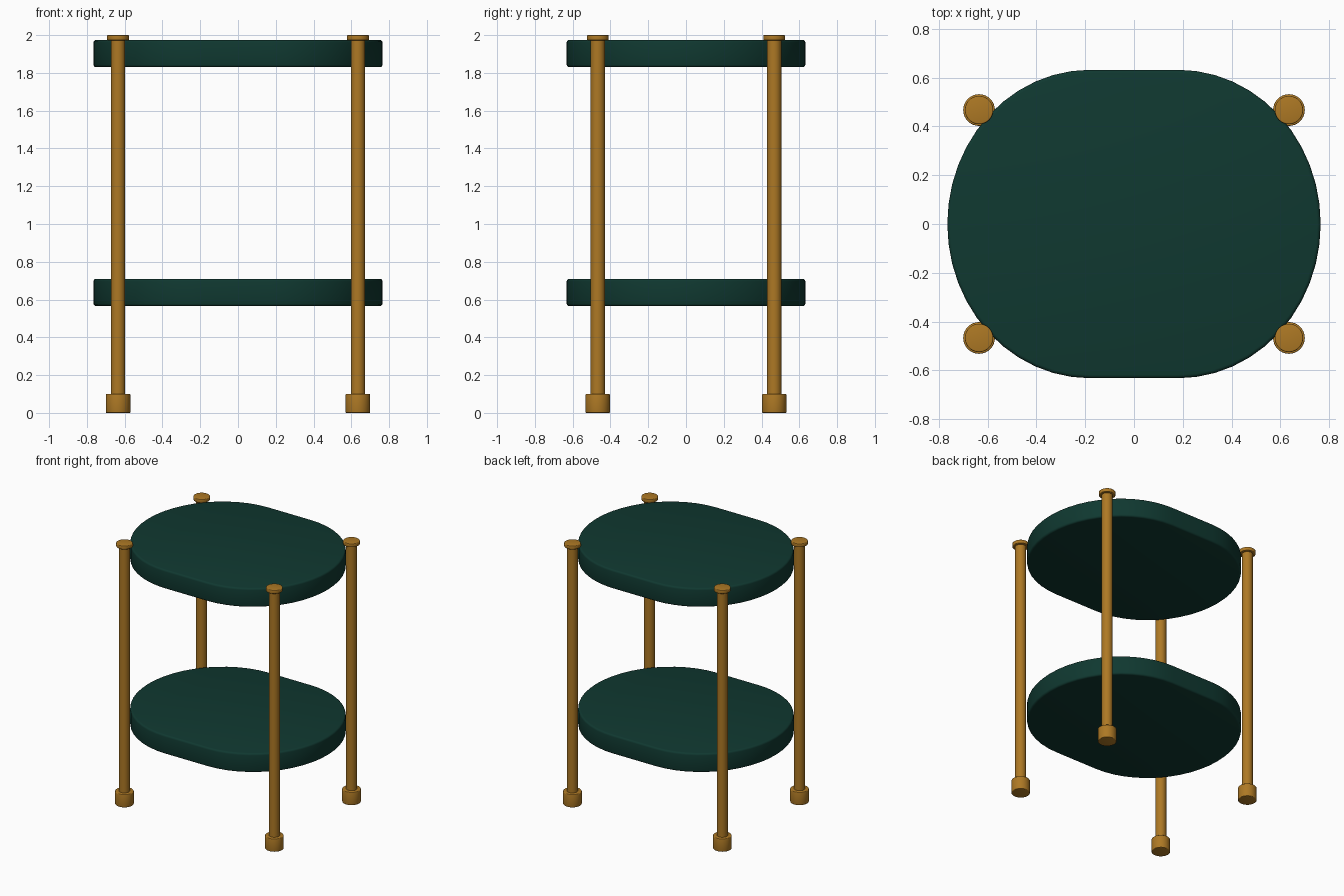
import bpy, bmesh, math

cube = bpy.data.objects.get("Cube")
if cube:
    bpy.data.objects.remove(cube, do_unlink=True)


def material(name, color):
    mat = bpy.data.materials.new(name)
    mat.use_nodes = True
    mat.diffuse_color = color
    bsdf = mat.node_tree.nodes["Principled BSDF"]
    bsdf.inputs["Base Color"].default_value = color
    bsdf.inputs["Roughness"].default_value = 0.6
    return mat


green = material("dark green", (0.005, 0.040, 0.030, 1))
brass = material("brass", (0.42, 0.19, 0.018, 1))


def prism(name, outline, z0, z1, mat, bevel=0.0):
    """Extrude a closed outline upward and round its rims."""
    bm = bmesh.new()
    base = bm.faces.new([bm.verts.new((x, y, z0)) for x, y in outline])
    top = bmesh.ops.extrude_face_region(bm, geom=[base], use_keep_orig=True)
    verts = [v for v in top["geom"] if isinstance(v, bmesh.types.BMVert)]
    bmesh.ops.translate(bm, verts=verts, vec=(0, 0, z1 - z0))
    bmesh.ops.recalc_face_normals(bm, faces=bm.faces)
    if bevel:
        rims = [e for e in bm.edges if abs(e.verts[0].co.z - e.verts[1].co.z) < 1e-5]
        bmesh.ops.bevel(bm, geom=rims, offset=bevel, segments=3,
                        profile=0.5, affect='EDGES', clamp_overlap=True)
    mesh = bpy.data.meshes.new(name)
    bm.to_mesh(mesh)
    bm.free()
    mesh.materials.append(mat)
    obj = bpy.data.objects.new(name, mesh)
    bpy.context.collection.objects.link(obj)
    bpy.ops.object.select_all(action='DESELECT')
    obj.select_set(True)
    bpy.context.view_layer.objects.active = obj
    bpy.ops.object.shade_smooth_by_angle(angle=math.radians(35))
    return obj


def circle(cx, cy, r, n=32):
    return [(cx + r * math.cos(math.tau * i / n), cy + r * math.sin(math.tau * i / n))
            for i in range(n)]


def rounded_board(half_x, half_y, straight, n=24):
    """Two half ellipses joined by straight front and back edges."""
    points = []
    for side in (1, -1):
        for i in range(n + 1):
            a = math.pi * (i / n - 0.5)
            points.append((side * (straight + (half_x - straight) * math.cos(a)),
                           side * half_y * math.sin(a)))
    return points


# Two matching shelves
board = rounded_board(0.765, 0.632, 0.18)
prism("lower_shelf", board, 0.565, 0.71, green, 0.014)
prism("top_shelf", board, 1.83, 1.975, green, 0.014)

# Four posts, each with a foot and a cap
for y, end in ((-0.467, "front"), (0.467, "back")):
    for x, side in ((0.635, "left"), (-0.635, "right")):
        label = end + "_" + side
        prism(label + "_post", circle(x, y, 0.038), 0.09, 1.98, brass)
        prism(label + "_foot", circle(x, y, 0.065), 0, 0.1, brass, 0.005)
        prism(label + "_cap", circle(x, y, 0.058), 1.972, 2.0, brass, 0.005)
